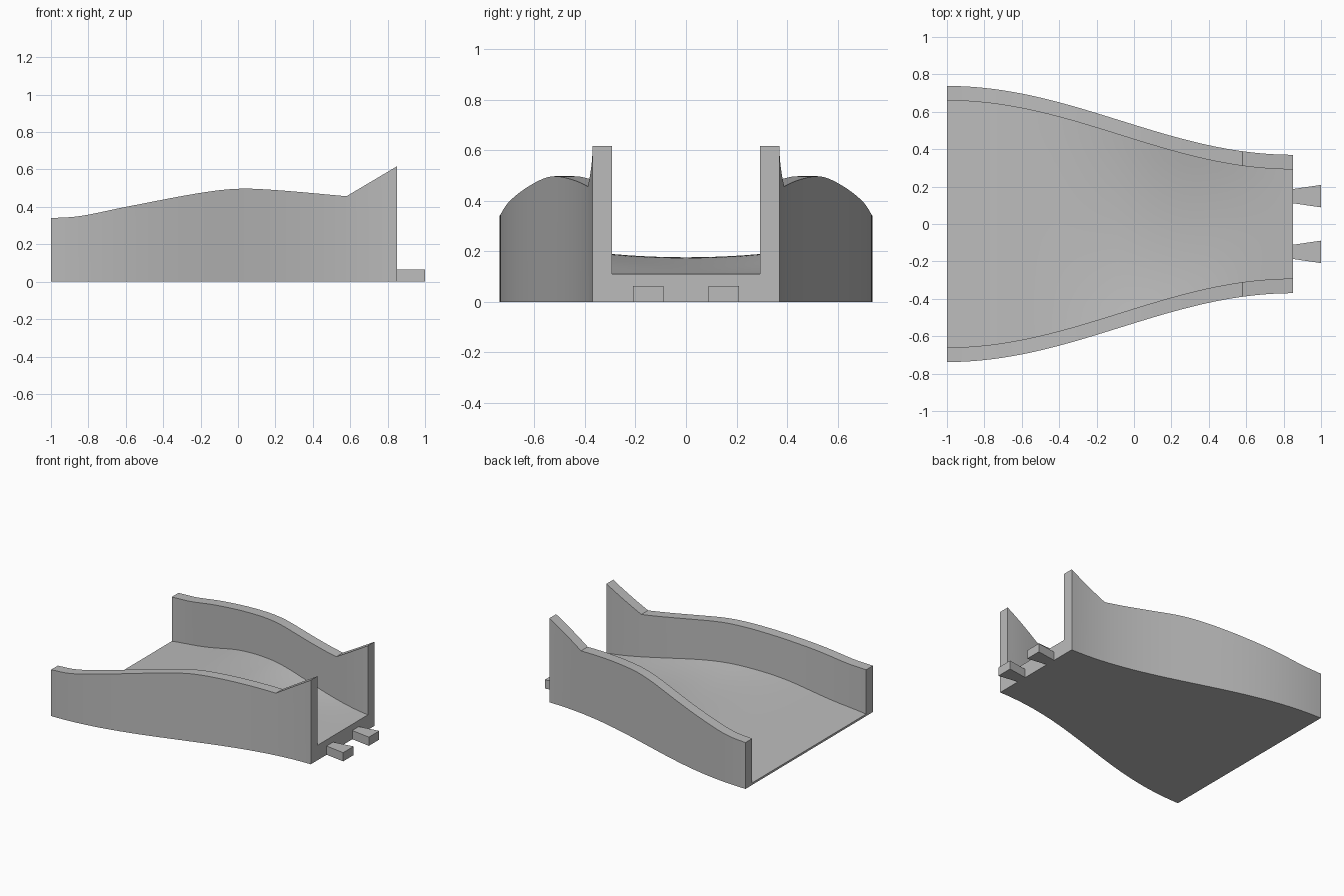
import bpy, bmesh
from math import cos, pi, radians

cube = bpy.data.objects.get("Cube")
if cube:
    bpy.data.objects.remove(cube, do_unlink=True)

grey = bpy.data.materials.new("plain grey")
grey.use_nodes = True
COLOR = (0.5, 0.5, 0.5, 1)
grey.diffuse_color = COLOR
grey.node_tree.nodes["Principled BSDF"].inputs["Base Color"].default_value = COLOR

X0, X1, KINK = -1.0, 0.85, 0.58
WALL = 0.078
RIM = [(-1, .34), (-.85, .35), (-.6, .40), (-.2, .475), (0, .497), (.2, .49), (KINK, .457)]
FLOOR = [(-1, .015), (-.75, .05), (-.4, .135), (-.1, .172), (.1, .175), (.4, .152), (X1, .11)]


def spline(points, x):
    """Smooth curve through the points (cubic Hermite)."""
    n = len(points)

    def slope(i):
        a, b = points[max(i - 1, 0)], points[min(i + 1, n - 1)]
        return (b[1] - a[1]) / (b[0] - a[0])

    i = max(k for k in range(n - 1) if k == 0 or points[k][0] <= x)
    (xa, za), (xb, zb) = points[i], points[i + 1]
    h = xb - xa
    t = (x - xa) / h
    return ((2*t**3 - 3*t**2 + 1) * za + (t**3 - 2*t**2 + t) * h * slope(i)
            + (3*t**2 - 2*t**3) * zb + (t**3 - t**2) * h * slope(i + 1))


def rim_height(x):
    if x <= KINK:
        return spline(RIM, x)
    return RIM[-1][1] + (0.617 - RIM[-1][1]) * (x - KINK) / (X1 - KINK)


def section(x):
    """Closed cross-section: bottom, walls and slightly dished floor."""
    t = (x - X0) / (X1 - X0)
    outer = 0.37 + 0.184 * (1 + cos(pi * t))
    inner = outer - WALL
    top = rim_height(x)
    dish = 0.03 * max(0, 1 - ((x - 0.1) / 0.75) ** 2) ** 2
    steps = 12
    pts = [(-outer, 0), (-outer, top), (-inner, top)]
    for i in range(steps + 1):
        u = 2 * i / steps - 1
        pts.append((u * inner, spline(FLOOR, x) + dish * u * u))
    pts += [(inner, top), (outer, top), (outer, 0)]
    return [(x, y, z) for y, z in pts]


def loft(name, sections):
    """Skin a row of matching cross-sections and cap both ends."""
    bm = bmesh.new()
    rings = [[bm.verts.new(p) for p in s] for s in sections]
    for a, b in zip(rings, rings[1:]):
        for i in range(len(a)):
            j = (i + 1) % len(a)
            bm.faces.new((a[i], a[j], b[j], b[i]))
    bm.faces.new(rings[0])
    bm.faces.new(rings[-1])
    bmesh.ops.recalc_face_normals(bm, faces=bm.faces)
    mesh = bpy.data.meshes.new(name)
    bm.to_mesh(mesh)
    bm.free()
    mesh.materials.append(grey)
    obj = bpy.data.objects.new(name, mesh)
    bpy.context.collection.objects.link(obj)
    return obj


# Ramp with floor and flared side walls
count = 40
stations = [X0 + (KINK - X0) * i / count for i in range(count + 1)]
stations += [KINK + (X1 - KINK) * i / 8 for i in range(1, 9)]
ramp = loft("ramp_body", [section(x) for x in stations])
bpy.ops.object.select_all(action='DESELECT')
ramp.select_set(True)
bpy.context.view_layer.objects.active = ramp
bpy.ops.object.shade_smooth_by_angle(angle=radians(25))

# Dovetail connector pegs on the narrow end
for name, side in (("left_peg", 1), ("right_peg", -1)):
    c = 0.149 * side
    loft(name, [[(x, c - w, 0), (x, c + w, 0), (x, c + w, 0.064), (x, c - w, 0.064)]
                for x, w in ((X1, 0.038), (1.0, 0.06))])
